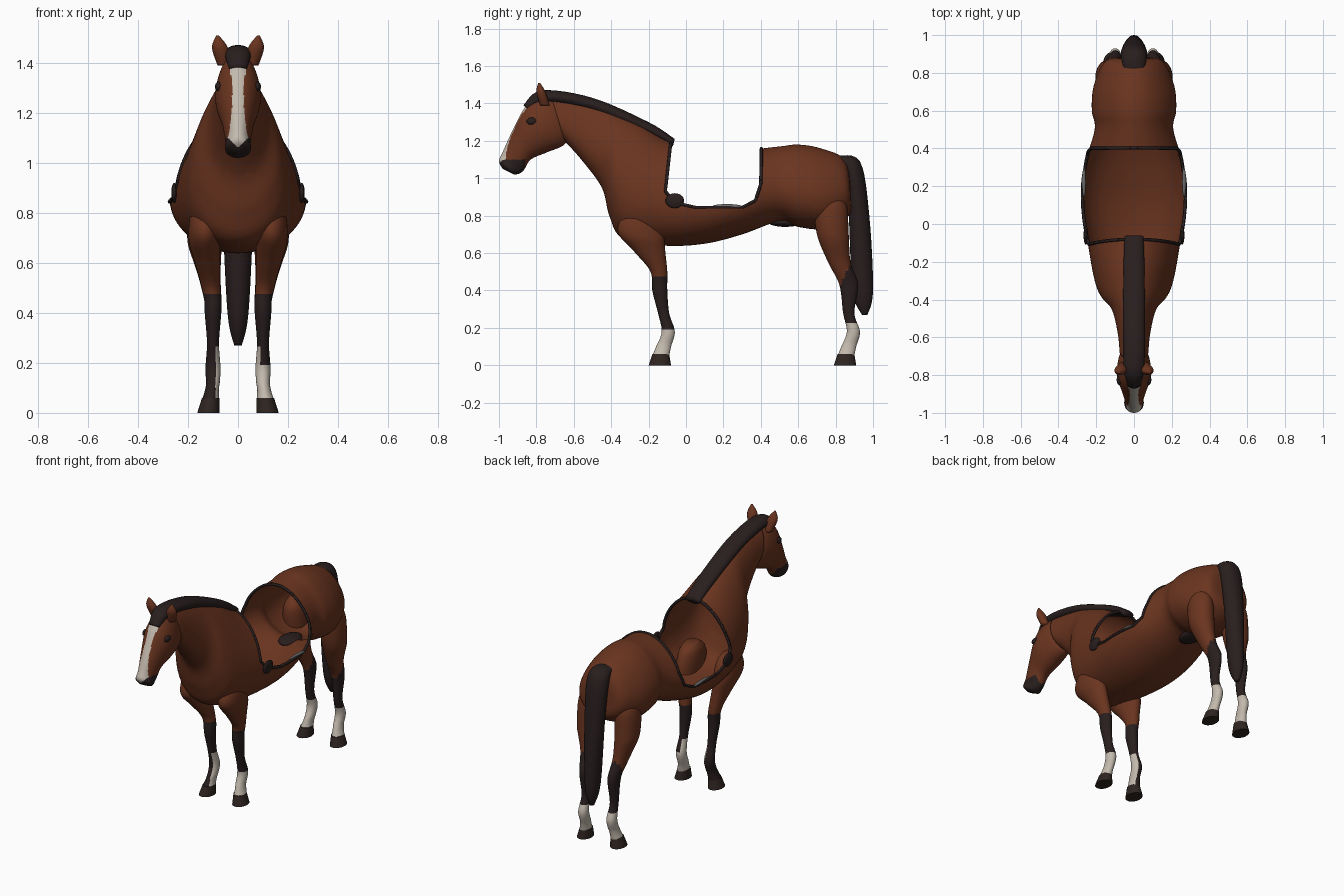
import bpy, bmesh, math
from mathutils import Vector

if "Cube" in bpy.data.objects:
    bpy.data.objects.remove(bpy.data.objects["Cube"])


def material(name, red, green, blue):
    colour = (red, green, blue, 1)
    mat = bpy.data.materials.new(name)
    mat.use_nodes = True
    mat.diffuse_color = colour
    mat.node_tree.nodes["Principled BSDF"].inputs["Base Color"].default_value = colour
    return mat


BROWN, DARK, WHITE, HOOF, GREY = range(5)
MATERIALS = [material("bay_brown", .145, .035, .014),
             material("dark_hair", .022, .013, .013),
             material("white_marking", .55, .49, .42),
             material("hoof_horn", .028, .018, .015),
             material("torn_grey", .15, .15, .15)]


def spline(before, start, end, after, t):
    """Smooth interpolation from start to end."""
    tangent_a, tangent_b = (end - before) / 2, (after - start) / 2
    ease = t * t * (3 - 2 * t)
    return (start.lerp(end, ease) + tangent_a * t * (1 - t) ** 2
            - tangent_b * t * t * (1 - t))


def finish(name, bm, colour):
    """Make an object; colour is a material index or a rule for each face."""
    for face in bm.faces:
        face.smooth = True
        face.material_index = colour(face) if callable(colour) else colour
    mesh = bpy.data.meshes.new(name)
    bm.to_mesh(mesh)
    bm.free()
    for mat in MATERIALS:
        mesh.materials.append(mat)
    obj = bpy.data.objects.new(name, mesh)
    bpy.context.scene.collection.objects.link(obj)
    return obj


def loft(rings, segments=32, steps=6, egg=0, centre_x=None):
    """Skin oval rings given as top y, top z, bottom y, bottom z, half width."""
    centre_x = centre_x or (lambda z: 0)
    rings = [Vector(ring) for ring in rings]
    padded = [rings[0], *rings, rings[-1]]
    sections = [spline(*padded[i:i + 4], step / steps)
                for i in range(len(rings) - 1) for step in range(steps)]
    sections.append(rings[-1])
    bm = bmesh.new()
    loops = []
    for top_y, top_z, low_y, low_z, width in sections:
        loop = []
        for k in range(segments):
            angle = math.tau * k / segments
            blend = (1 + math.cos(angle)) / 2
            side = width * math.sin(angle) * (1 - egg * math.cos(angle))
            z = low_z + (top_z - low_z) * blend
            loop.append(bm.verts.new((centre_x(z) + side, low_y + (top_y - low_y) * blend, z)))
        loops.append(loop)
    for this, other in zip(loops, loops[1:]):
        for k in range(segments):
            bm.faces.new((this[k - 1], this[k], other[k], other[k - 1]))
    bm.faces.new(loops[0])
    bm.faces.new(loops[-1])
    bmesh.ops.recalc_face_normals(bm, faces=bm.faces)
    bm.normal_update()
    return bm


def blob(name, location, size, colour):
    bm = bmesh.new()
    bmesh.ops.create_uvsphere(bm, u_segments=16, v_segments=10, radius=1)
    bmesh.ops.scale(bm, vec=size, verts=bm.verts)
    bmesh.ops.translate(bm, vec=location, verts=bm.verts)
    return finish(name, bm, colour)


# Trunk and neck, from rump to throat
body = loft([(.88, .96, .88, .9, .06), (.85, 1.1, .87, .8, .15),
             (.72, 1.16, .74, .73, .21), (.6, 1.18, .6, .74, .22),
             (.5, 1.17, .5, .77, .205), (.3, 1.15, .3, .7, .26),
             (.1, 1.15, .1, .65, .268), (-.09, 1.2, -.12, .64, .24),
             (-.24, 1.29, -.34, .68, .205), (-.35, 1.34, -.41, .8, .17),
             (-.46, 1.39, -.45, .95, .115), (-.6, 1.425, -.56, 1.1, .085),
             (-.72, 1.44, -.65, 1.2, .075)],
            segments=64, egg=.18)

# Open saddle gap, cut along a U-shaped outline
outline = [Vector((0, y, z)) for y, z in
           ((-.07, 1.3), (-.11, .93), (-.06, .87), (.05, .845), (.3, .845),
            (.37, .88), (.4, .97), (.405, 1.3))]
planes = [(a, Vector((0, a.z - b.z, b.y - a.y))) for a, b in zip(outline, outline[1:])]
for point, normal in planes:
    bmesh.ops.bisect_plane(body, geom=body.verts[:] + body.edges[:] + body.faces[:],
                           plane_co=point, plane_no=normal)
gap = [face for face in body.faces
       if all((face.calc_center_median() - point).dot(normal) > 0 for point, normal in planes)]
bmesh.ops.delete(body, geom=gap, context='FACES')

# Torn rim around the gap
rim_curve = bpy.data.curves.new("saddle_gap_rim", 'CURVE')
rim_curve.dimensions = '3D'
rim_curve.bevel_depth = .009
rim_curve.bevel_resolution = 1
rim_curve.use_fill_caps = True
for edge in body.edges:
    if edge.is_boundary:
        strip = rim_curve.splines.new('POLY')
        strip.points.add(1)
        for point, vert in zip(strip.points, edge.verts):
            point.co = (*vert.co, 1)
rim_curve.materials.append(MATERIALS[DARK])
rim = bpy.data.objects.new("saddle_gap_rim", rim_curve)
bpy.context.scene.collection.objects.link(rim)
bpy.context.view_layer.objects.active = rim
rim.select_set(True)
bpy.ops.object.convert(target='MESH')
rim.select_set(False)
finish("body_shell", body, BROWN)


# Head with blaze and dark muzzle
def head_colour(face):
    x, y, z = face.calc_center_median()
    blaze_width = .023 + .7 * (z - 1.26) ** 2
    if 1.06 + abs(x) < z < 1.39 and abs(x) < blaze_width and face.normal.y < -.3:
        return WHITE
    return DARK if z < 1.1 and y < -.86 else BROWN


finish("head", loft([(-.7, 1.43, -.62, 1.25, .05), (-.78, 1.44, -.65, 1.18, .08),
                     (-.86, 1.38, -.74, 1.14, .09), (-.93, 1.25, -.83, 1.1, .065),
                     (-.98, 1.14, -.87, 1.04, .05), (-1, 1.09, -.91, 1.02, .05),
                     (-.98, 1.05, -.94, 1.03, .02)],
                    segments=80, steps=10, egg=.05), head_colour)

# Mane, forelock and tail
finish("mane", loft([(-.06, 1.21, -.07, 1.17, .05), (-.2, 1.3, -.22, 1.24, .055),
                     (-.5, 1.43, -.51, 1.36, .058), (-.77, 1.47, -.74, 1.4, .055),
                     (-.87, 1.39, -.83, 1.36, .035)]), DARK)
finish("tail", loft([(.8, 1.12, .82, 1.09, .05), (.93, 1.09, .85, 1, .07),
                     (.98, .8, .87, .8, .062), (1, .4, .89, .4, .042),
                     (.97, .27, .94, .27, .015)]), DARK)

# Leg sections: height, front y, back y, half width
FRONT_UPPER = [(.82, -.3, -.2, .04), (.78, -.35, -.15, .06), (.7, -.36, -.12, .065),
               (.6, -.27, -.11, .05), (.5, -.19, -.1, .037), (.4, -.18, -.1, .033)]
HIND_UPPER = [(.92, .74, .82, .03), (.85, .69, .86, .065), (.7, .7, .87, .07),
              (.55, .76, .88, .045), (.43, .82, .92, .033)]
LOWER = [(.28, -.15, -.09, .024), (.18, -.13, -.06, .03), (.1, -.16, -.08, .027),
         (.05, -.18, -.09, .035)]
HIND_OFFSET = .99


def leg_colour(face):
    x, y, z = face.calc_center_median()
    hind = y > 0
    if hind:
        sock = .23
    elif x > 0:
        sock = .26 if x < .09 else .19
    else:
        sock = .26 if x > -.09 else 0
    if z < sock:
        return WHITE
    dark_top = .46 + 2 * (y - .84) if hind else .48
    return DARK if z < dark_top else BROWN


for side, sign in (("left", 1), ("right", -1)):
    def leg_x(z):
        return sign * (.1 + .15 * max(0, min(z, .67) - .45, .12 - z))

    def ear_x(z):
        return sign * (.06 + .2 * (z - 1.4))

    for kind, upper, shift in (("front", FRONT_UPPER, 0), ("hind", HIND_UPPER, HIND_OFFSET)):
        lower = [(z, front + shift, back + shift, width) for z, front, back, width in LOWER]
        finish(f"{side}_{kind}_leg",
               loft([(front, z, back, z, width) for z, front, back, width in upper + lower],
                    steps=8, centre_x=leg_x), leg_colour)
        z, front, back, width = lower[-1]
        hoof = finish(f"{side}_{kind}_hoof",
                      loft([(front - flare, height, back + flare / 2, height, width + flare / 2)
                            for height, flare in ((.06, 0), (.03, .01), (0, .02))],
                           centre_x=leg_x), HOOF)
        bpy.context.view_layer.objects.active = hoof
        hoof.select_set(True)
        bpy.ops.object.shade_smooth_by_angle(angle=math.radians(40))
        hoof.select_set(False)

    # Ear, eye and torn scraps on the rim
    finish(f"{side}_ear", loft([(-.78, 1.39, -.73, 1.39, .024), (-.8, 1.46, -.75, 1.46, .032),
                                (-.79, 1.51, -.78, 1.51, .005)], centre_x=ear_x), BROWN)
    blob(f"{side}_eye", (sign * .078, -.825, 1.305), (.014, .028, .02), DARK)
    blob(f"{side}_front_scrap", (sign * .255, -.06, .88), (.012, .05, .04), DARK)
    blob(f"{side}_rear_scrap", (sign * .265, .22, .85), (.01, .08, .012), GREY)

# Groin patch
blob("groin_patch", (0, .53, .765), (.06, .09, .025), DARK)
